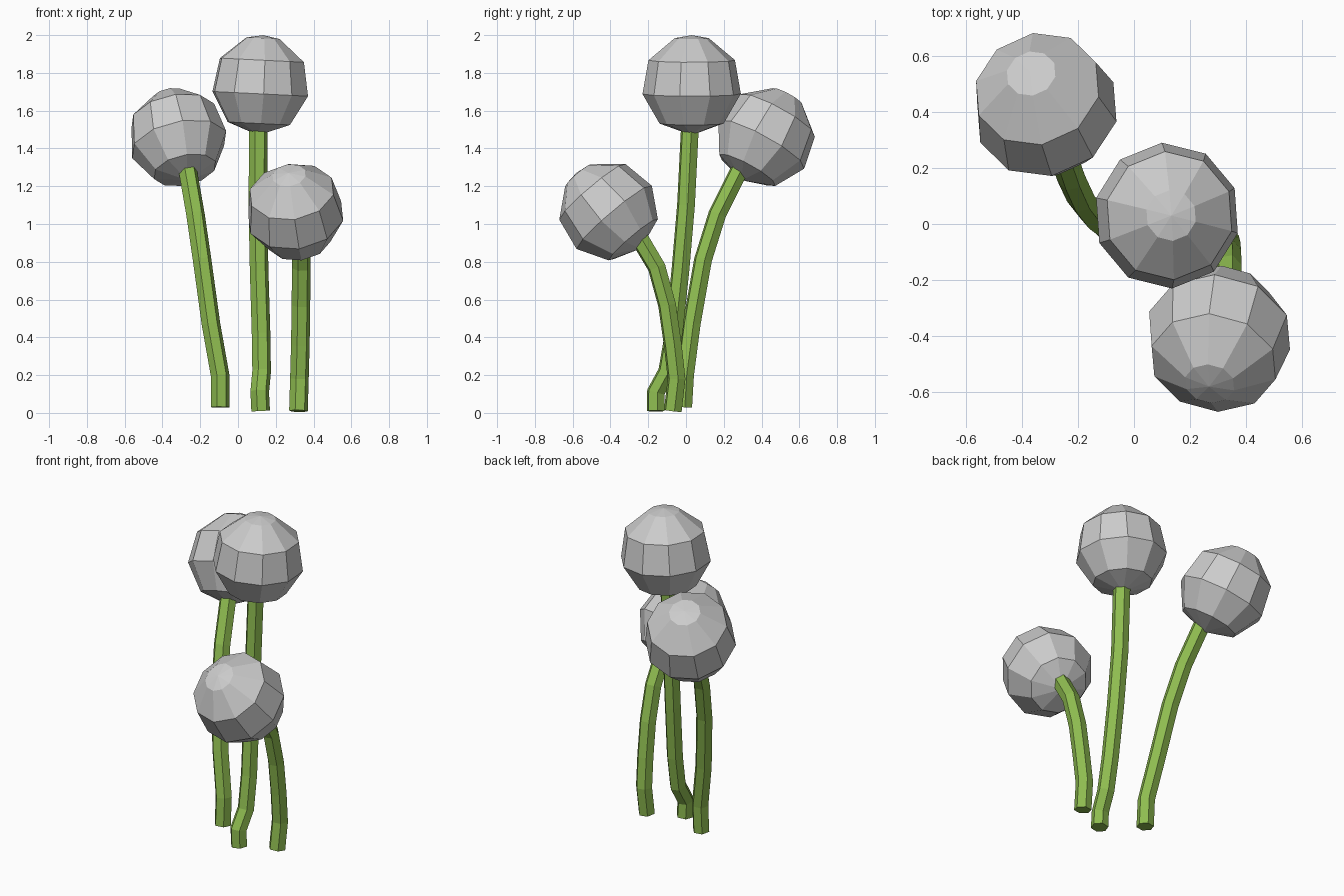
import bpy, bmesh, math
from mathutils import Vector

if "Cube" in bpy.data.objects:
    bpy.data.objects.remove(bpy.data.objects["Cube"])

green = bpy.data.materials.new("stem_green")
green.diffuse_color = (0.27, 0.5, 0.08, 1)
green.use_nodes = True
green.node_tree.nodes["Principled BSDF"].inputs["Base Color"].default_value = green.diffuse_color


def frame(axis, prefer=Vector((1, 0, 0))):
    """Two directions perpendicular to the axis."""
    u = (prefer - axis * prefer.dot(axis)).normalized()
    return u, axis.cross(u)


def ring(bm, centre, axis, radius, sides, phase):
    u, v = frame(axis)
    return [bm.verts.new(centre + radius * (math.cos(a) * u + math.sin(a) * v))
            for a in (phase + 2 * math.pi * i / sides for i in range(sides))]


def bridge(bm, rings):
    for a, b in zip(rings, rings[1:]):
        n = len(a)
        for i in range(n):
            j = (i + 1) % n
            bm.faces.new((a[i], a[j], b[j], b[i]))


def finish(bm, name, material=None):
    bmesh.ops.recalc_face_normals(bm, faces=bm.faces[:])
    mesh = bpy.data.meshes.new(name)
    bm.to_mesh(mesh)
    bm.free()
    if material:
        mesh.materials.append(material)
    bpy.context.collection.objects.link(bpy.data.objects.new(name, mesh))


def head(name, centre, axis, radius=0.265, sides=10):
    """Faceted ball: rings every 40 degrees, closed by a fan at each end."""
    bm = bmesh.new()
    c, ax = Vector(centre), Vector(axis).normalized()
    rings = []
    for lat in (-50, -10, 30, 70):
        t = math.radians(lat)
        rings.append(ring(bm, c + ax * radius * math.sin(t), ax,
                          radius * math.cos(t), sides, math.radians(22)))
    bridge(bm, rings)
    for loop, side in ((rings[0], -1), (rings[-1], 1)):
        pole = bm.verts.new(c + ax * radius * side)
        for i in range(sides):
            bm.faces.new((loop[i], loop[(i + 1) % sides], pole))
    finish(bm, name)


def stem(name, points, radius=0.05):
    """Six-sided tube swept along a path."""
    bm = bmesh.new()
    pts = [Vector(p) for p in points]
    rings = []
    for i, p in enumerate(pts):
        tangent = (pts[min(i + 1, len(pts) - 1)] - pts[max(i - 1, 0)]).normalized()
        rings.append(ring(bm, p, tangent, radius, 6, math.radians(10)))
    bridge(bm, rings)
    bm.faces.new(rings[0])
    bm.faces.new(rings[-1])
    finish(bm, name, green)


# Round flower heads
head("middle_head", (0.12, 0.03, 1.735), (0.05, 0.0, 1))
head("left_head", (-0.32, 0.42, 1.46), (-0.19, 0.47, 0.86))
head("right_head", (0.30, -0.41, 1.07), (-0.12, -0.64, 0.75))

# Curved stems
stem("middle_stem", [(0.12, -0.16, 0.01), (0.115, -0.16, 0.11), (0.125, -0.10, 0.22),
                     (0.122, -0.065, 0.42), (0.112, -0.03, 0.75), (0.105, 0.0, 1.1),
                     (0.108, 0.02, 1.5)])
stem("left_stem", [(-0.095, -0.015, 0.03), (-0.095, -0.005, 0.2), (-0.143, 0.03, 0.47),
                   (-0.19, 0.09, 0.81), (-0.225, 0.165, 1.05), (-0.265, 0.28, 1.28)])
stem("right_stem", [(0.32, -0.07, 0.01), (0.325, -0.05, 0.18), (0.33, -0.07, 0.36),
                    (0.333, -0.10, 0.57), (0.335, -0.155, 0.77), (0.335, -0.25, 0.93)])
